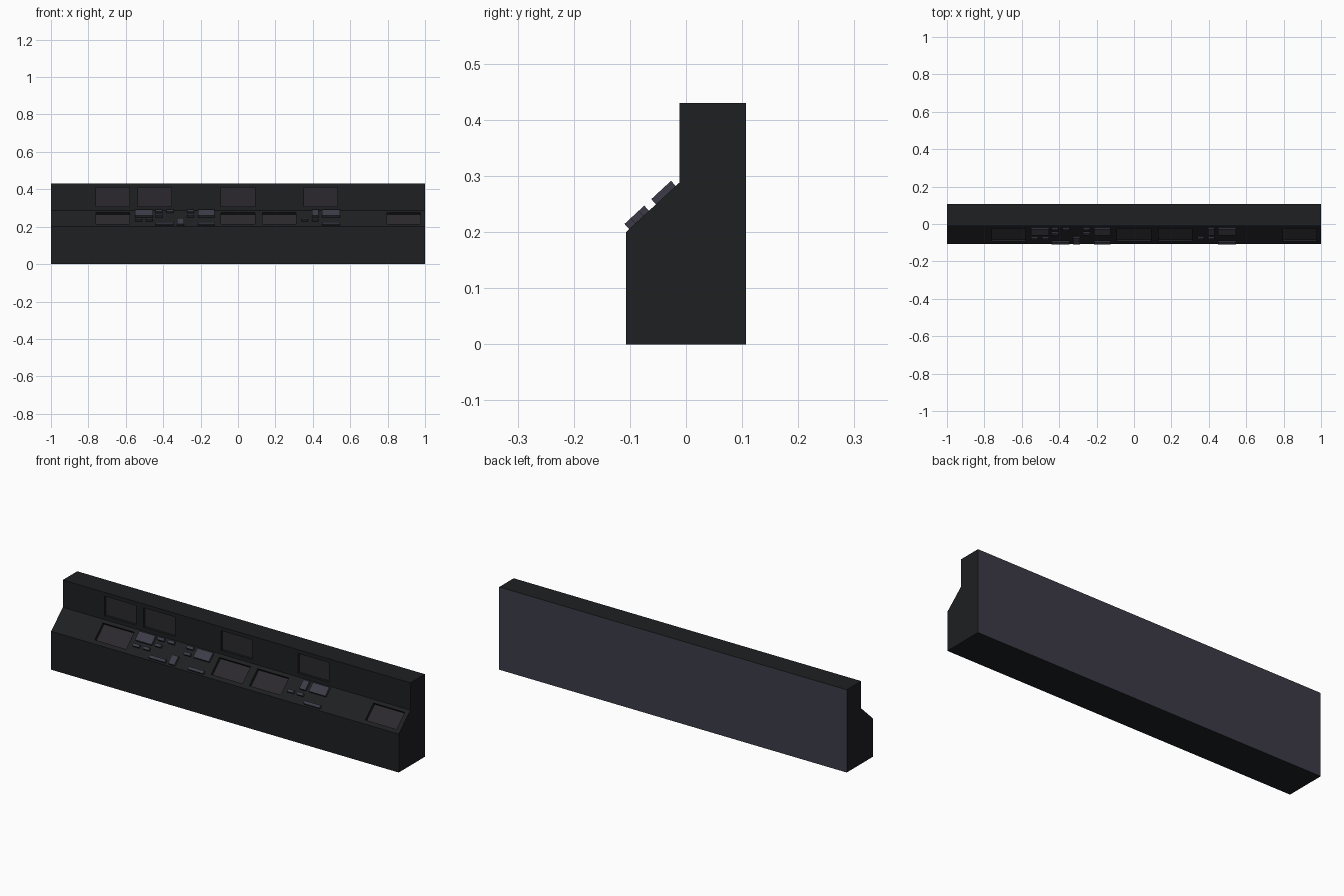
import bpy, bmesh
from mathutils import Vector, Matrix

if "Cube" in bpy.data.objects:
    bpy.data.objects.remove(bpy.data.objects["Cube"])


def material(name, rgb):
    m = bpy.data.materials.new(name)
    m.diffuse_color = (*rgb, 1)
    m.use_nodes = True
    m.node_tree.nodes["Principled BSDF"].inputs["Base Color"].default_value = m.diffuse_color
    return m


MATS = [material("dark_shell", (.013, .014, .016)),
        material("screen", (.024, .022, .026)),
        material("button", (.045, .044, .064))]

# Local frames: columns are along x, up the surface, outward normal, origin
A, B = Vector((0, -.107, .2)), Vector((0, -.012, .288))
X = Vector((1, 0, 0))


def frame(origin, up):
    up = up.normalized()
    m = Matrix((X, up, X.cross(up))).transposed().to_4x4()
    m.translation = origin
    return m


SLOPE = frame(A, B - A)
WALL = frame(Vector((0, -.012, 0)), Vector((0, 0, 1)))


def new_object(name, bm):
    bmesh.ops.recalc_face_normals(bm, faces=bm.faces[:])
    me = bpy.data.meshes.new(name)
    bm.to_mesh(me)
    bm.free()
    for m in MATS:
        me.materials.append(m)
    ob = bpy.data.objects.new(name, me)
    bpy.context.collection.objects.link(ob)
    return ob


def add_box(bm, fr, x0, x1, s0, s1, h0, h1, mat, floor_mat=None):
    size = Matrix.Diagonal((x1 - x0, s1 - s0, h1 - h0, 1))
    mid = Matrix.Translation(((x0 + x1) / 2, (s0 + s1) / 2, (h0 + h1) / 2))
    vs = bmesh.ops.create_cube(bm, size=1, matrix=fr @ mid @ size)["verts"]
    inv = fr.inverted()
    for f in {f for v in vs for f in v.link_faces}:
        low = (inv @ f.calc_center_median()).z < h0 + 1e-4
        f.material_index = floor_mat if low and floor_mat is not None else mat


# Console shell: side profile swept along x
bm = bmesh.new()
profile = [(-.107, 0), (.107, 0), (.107, .43), (-.012, .43), (-.012, .288), (-.107, .2)]
face = bm.faces.new([bm.verts.new((-1, y, z)) for y, z in profile])
ext = bmesh.ops.extrude_face_region(bm, geom=[face])["geom"]
bmesh.ops.translate(bm, vec=(2, 0, 0), verts=[v for v in ext if isinstance(v, bmesh.types.BMVert)])
for f in bm.faces:
    if f.calc_center_median().y > .1:
        f.material_index = 2
shell = new_object("console_shell", bm)

# Recessed screens in the wall and slope
bm = bmesh.new()
for x in (-.76, -.535, -.09, .353):
    add_box(bm, WALL, x, x + .18, .308, .41, -.013, .03, 0, 1)
for x in (-.76, -.09, .13, .797):
    add_box(bm, SLOPE, x, x + .18, .02, .112, -.015, .03, 0, 1)
cutter = new_object("screen_cutter", bm)
cutter.hide_render = True
mod = shell.modifiers.new("recesses", 'BOOLEAN')
mod.operation, mod.solver, mod.object = 'DIFFERENCE', 'EXACT', cutter
deps = bpy.context.evaluated_depsgraph_get()
baked = bpy.data.meshes.new_from_object(shell.evaluated_get(deps))
shell.modifiers.clear()
shell.data = baked
bpy.data.objects.remove(cutter)

# Raised controls on the slope: x range, range up the slope
TALL, BAR, KEY_LOW, KEY_MID, KEY_TOP = (.073, .121), (.008, .023), (.042, .056), (.073, .087), (.106, .121)
controls = {
    "display_block": [(-.55, -.455, TALL), (-.215, -.125, TALL), (.45, .545, TALL), (.395, .43, TALL)],
    "long_bar": [(-.44, -.345, BAR), (-.215, -.125, BAR), (.45, .545, BAR)],
    "small_key": [(-.55, -.513, KEY_LOW), (-.492, -.455, KEY_LOW), (-.44, -.403, KEY_MID),
                  (-.44, -.403, KEY_TOP), (-.382, -.345, KEY_TOP), (-.272, -.235, KEY_MID),
                  (-.272, -.235, KEY_TOP), (.34, .375, KEY_LOW), (.395, .43, KEY_LOW)],
    "lever_block": [(-.327, -.29, (.008, .0555))],
}
for name, items in controls.items():
    bm = bmesh.new()
    for x0, x1, (s0, s1) in items:
        add_box(bm, SLOPE, x0, x1, s0, s1, -.002, .0125, 2)
    new_object(name, bm)
